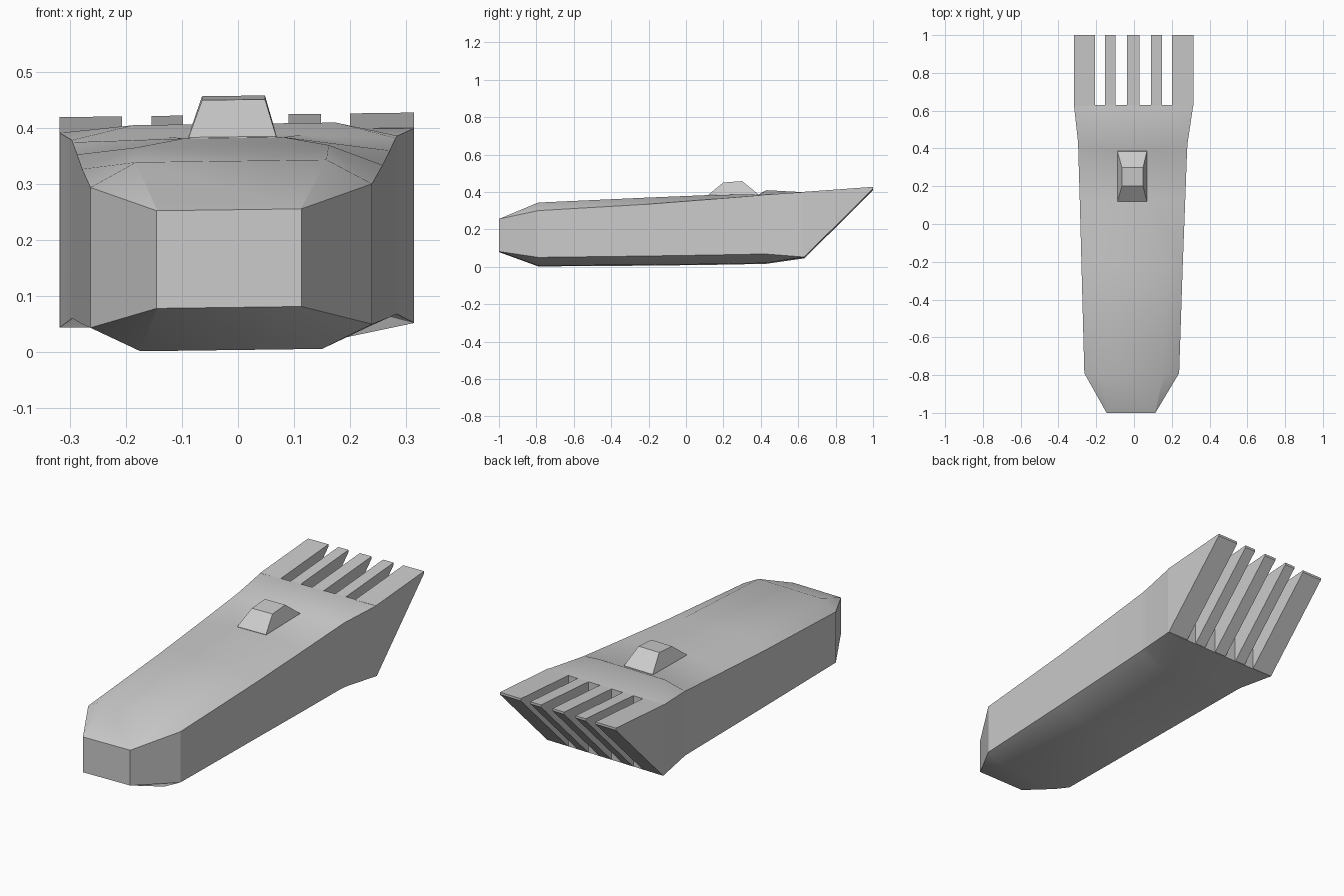
import bpy, bmesh, math

TILT = 0.013  # the whole model leans very slightly sideways


def finish(name, bm, smooth=False):
    for v in bm.verts:
        v.co.z += TILT * v.co.x
    bmesh.ops.remove_doubles(bm, verts=bm.verts, dist=1e-4)
    bmesh.ops.recalc_face_normals(bm, faces=bm.faces)
    me = bpy.data.meshes.new(name)
    bm.to_mesh(me)
    bm.free()
    ob = bpy.data.objects.new(name, me)
    bpy.context.collection.objects.link(ob)
    if smooth:
        bpy.ops.object.select_all(action='DESELECT')
        bpy.context.view_layer.objects.active = ob
        ob.select_set(True)
        bpy.ops.object.shade_smooth_by_angle(angle=math.radians(25))
    return ob


def loft(name, rings, smooth=False):
    bm = bmesh.new()
    vs = [[bm.verts.new(p) for p in r] for r in rings]
    n = len(vs[0])
    for a, b in zip(vs, vs[1:]):
        for i in range(n):
            j = (i + 1) % n
            bm.faces.new((a[i], a[j], b[j], b[i]))
    bm.faces.new(vs[0])
    bm.faces.new(vs[-1])
    return finish(name, bm, smooth)


def section(y, cx, side, low, high, bot_w, bot, top_w, top):
    half = [(bot_w, bot), (side, low), (side, high), (top_w, top)]
    pts = half + [(-x, z) for x, z in reversed(half)]
    return [(cx + x, y, z) for x, z in pts]


# Hull: eight-sided sections from blunt front to flat rear
loft("hull", [
    section(-1.0, -0.016, 0.129, 0.080, 0.254, 0.128, 0.080, 0.128, 0.254),
    section(-0.79, -0.012, 0.251, 0.047, 0.297, 0.162, 0.004, 0.170, 0.341),
    section(-0.22, -0.010, 0.268, 0.054, 0.330, 0.164, 0.008, 0.172, 0.367),
    section(0.12, -0.008, 0.279, 0.059, 0.356, 0.165, 0.012, 0.090, 0.382),
    section(0.39, -0.007, 0.288, 0.064, 0.378, 0.167, 0.017, 0.120, 0.386),
    section(0.43, -0.006, 0.290, 0.064, 0.382, 0.168, 0.018, 0.180, 0.407),
    section(0.63, -0.002, 0.316, 0.048, 0.395, 0.200, 0.047, 0.200, 0.396),
], smooth=True)

# Raised tapered block on the deck
loft("deck_block", [
    [(-0.09, 0.12, 0.36), (0.07, 0.12, 0.36), (0.07, 0.39, 0.36), (-0.09, 0.39, 0.36)],
    [(-0.088, 0.12, 0.384), (0.068, 0.12, 0.384), (0.068, 0.385, 0.388), (-0.088, 0.385, 0.388)],
    [(-0.064, 0.20, 0.45), (0.048, 0.20, 0.45), (0.048, 0.30, 0.457), (-0.064, 0.30, 0.457)],
])

# Rear prongs: one overhanging wedge profile, five widths
wedge = [(0.625, 0.048), (0.632, 0.048), (1.0, 0.412), (1.0, 0.423), (0.625, 0.396)]
for k, (x0, x1) in enumerate([(-0.318, -0.207), (-0.154, -0.098), (-0.036, 0.028),
                              (0.090, 0.148), (0.200, 0.314)]):
    loft(f"prong_{k + 1}", [[(x, y, z) for y, z in wedge] for x in (x0, x1)])
